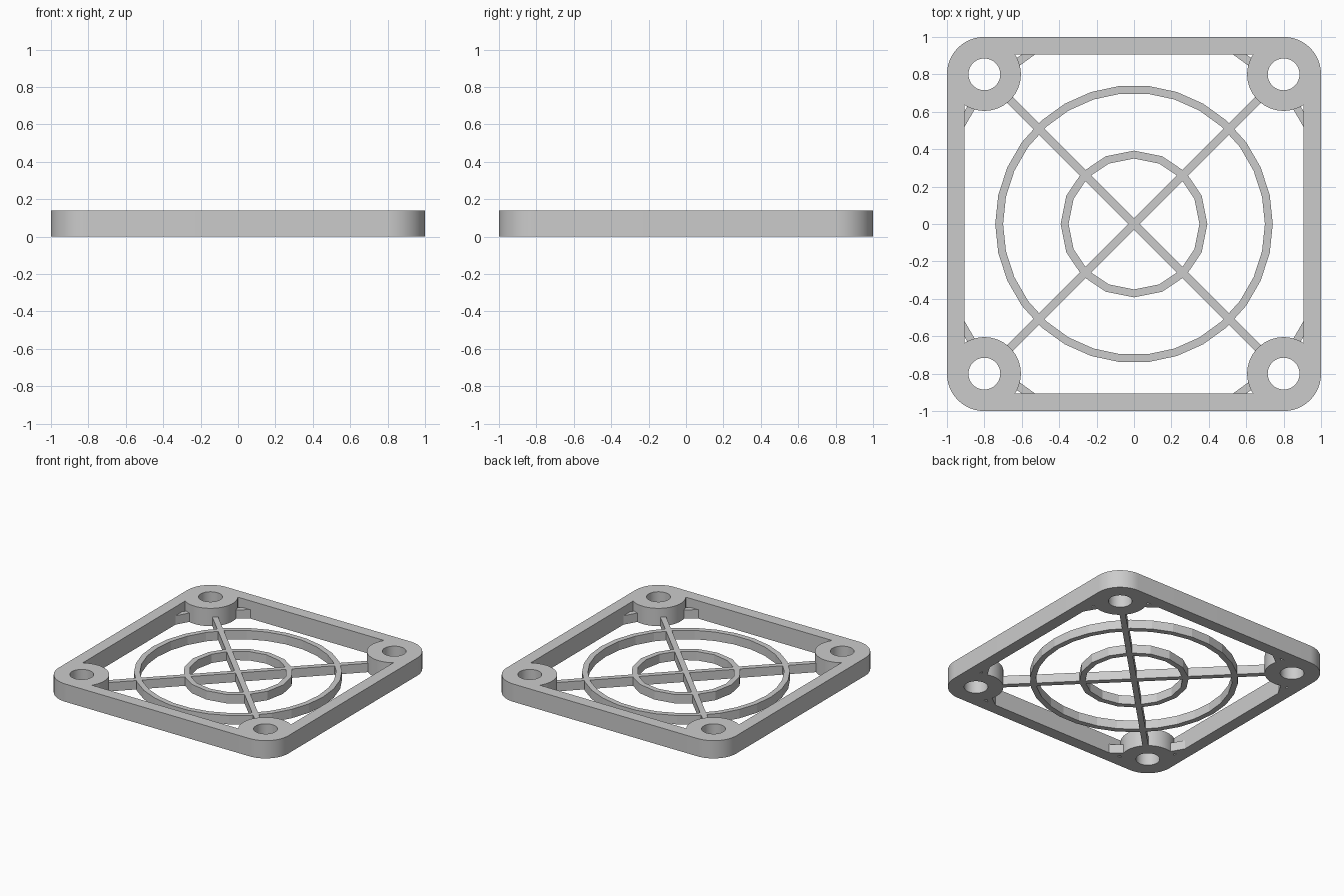
import bpy, bmesh
from math import sin, cos, pi, acos, radians
from mathutils import Vector
from mathutils.geometry import tessellate_polygon

if "Cube" in bpy.data.objects:
    bpy.data.objects.remove(bpy.data.objects["Cube"])

HEIGHT, GRILLE_HEIGHT = 0.14, 0.07
HOLE_POS, CORNER_R, BOSS_R, HOLE_R = 0.8, 0.2, 0.195, 0.085
WALL_IN = 0.907      # inner face of the frame walls
BAR = 0.042          # width of rings and spokes

grey = bpy.data.materials.new("light_grey")
grey.use_nodes = True
colour = (0.6, 0.6, 0.6, 1)
grey.diffuse_color = colour
grey.node_tree.nodes["Principled BSDF"].inputs["Base Color"].default_value = colour


def arc(r, a0, a1, steps, cx=0, cy=0):
    angles = [a0 + (a1 - a0) * i / steps for i in range(steps + 1)]
    return [Vector((cx + r * cos(a), cy + r * sin(a), 0)) for a in angles]


def circle(r, sides, cx=0, cy=0):
    return arc(r, 0, 2 * pi, sides, cx, cy)[:-1]


def turn(points, angle):
    c, s = cos(angle), sin(angle)
    return [Vector((c * p.x - s * p.y, s * p.x + c * p.y, 0)) for p in points]


def four_corners(points):
    return [p for k in range(4) for p in turn(points, k * pi / 2)]


def prism(name, loops, z0, z1):
    """Extrude an outline with optional holes into a closed solid."""
    flat = [p for loop in loops for p in loop]
    n = len(flat)
    verts = [(p.x, p.y, z) for z in (z0, z1) for p in flat]
    faces = []
    for a, b, c in tessellate_polygon(loops):
        faces += [(a, b, c), (c + n, b + n, a + n)]
    start = 0
    for loop in loops:
        m = len(loop)
        for i in range(m):
            a, b = start + i, start + (i + 1) % m
            faces.append((a, b, b + n, a + n))
        start += m
    mesh = bpy.data.meshes.new(name)
    mesh.from_pydata(verts, [], faces)
    bm = bmesh.new()
    bm.from_mesh(mesh)
    bmesh.ops.recalc_face_normals(bm, faces=bm.faces)
    bm.to_mesh(mesh)
    bm.free()
    mesh.materials.append(grey)
    obj = bpy.data.objects.new(name, mesh)
    bpy.context.collection.objects.link(obj)
    return obj


def activate(obj):
    bpy.ops.object.select_all(action='DESELECT')
    obj.select_set(True)
    bpy.context.view_layer.objects.active = obj


def combine(target, tool, operation):
    """Apply a boolean and discard the tool solid."""
    tool.hide_render = True
    mod = target.modifiers.new(operation.lower(), 'BOOLEAN')
    mod.operation, mod.solver, mod.object = operation, 'EXACT', tool
    activate(target)
    bpy.ops.object.modifier_apply(modifier=mod.name)
    bpy.data.objects.remove(tool)


# Frame: rounded square with screw bosses bulging into the opening
outline = four_corners(arc(CORNER_R, 0, pi / 2, 20, HOLE_POS, HOLE_POS))
meet = acos((WALL_IN - HOLE_POS) / BOSS_R)
opening = four_corners(arc(BOSS_R, -meet, meet - 1.5 * pi, 36, HOLE_POS, HOLE_POS))
holes = [circle(HOLE_R, 48, x * HOLE_POS, y * HOLE_POS)
         for x in (-1, 1) for y in (-1, 1)]
frame = prism("frame", [outline, opening] + holes, 0, HEIGHT)
activate(frame)
bpy.ops.object.shade_smooth_by_angle(angle=radians(25))

# Grille: crossed diagonal spokes joined to faceted rings
length = 0.98
bar = [Vector((x * length, y * BAR / 2, 0))
       for x, y in ((-1, -1), (1, -1), (1, 1), (-1, 1))]
grille = prism("grille", [turn(bar, pi / 4)], 0, GRILLE_HEIGHT)
combine(grille, prism("spoke", [turn(bar, -pi / 4)], 0, GRILLE_HEIGHT), 'UNION')
for radius, sides in ((0.392, 16), (0.742, 30), (1.092, 30)):
    loops = [circle(radius, sides), circle(radius - BAR, sides)]
    combine(grille, prism("ring", loops, 0, GRILLE_HEIGHT), 'UNION')

# Trim the grille to the opening, leaving small webs beside the bosses
combine(grille, prism("opening_cutter", [opening], -0.1, HEIGHT + 0.1), 'INTERSECT')
